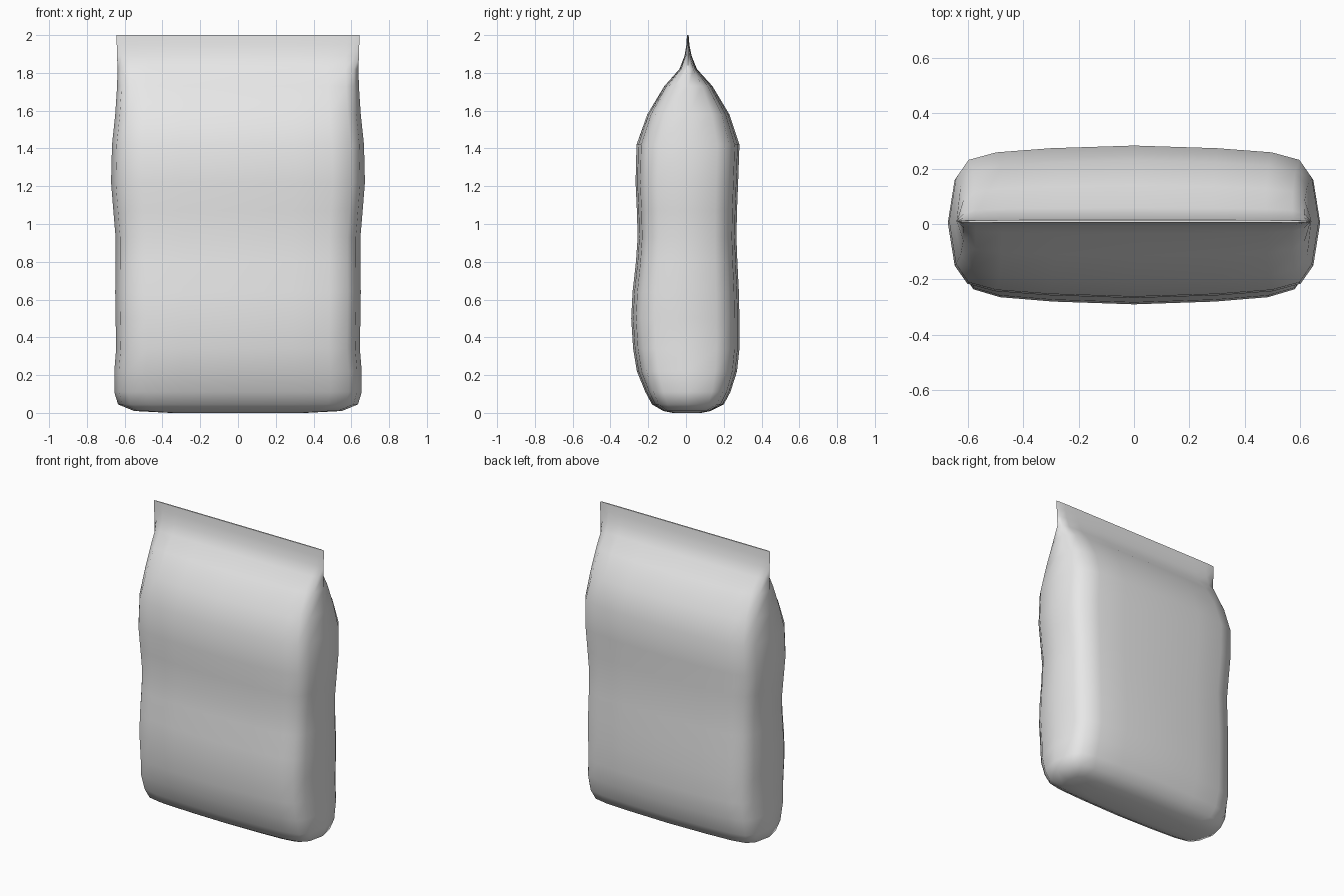
import bpy, bmesh

if "Cube" in bpy.data.objects:
    bpy.data.objects.remove(bpy.data.objects["Cube"])

# Plain pouch colour
mat = bpy.data.materials.new("light grey film")
mat.diffuse_color = (0.8, 0.8, 0.8, 1)
mat.use_nodes = True
mat.node_tree.nodes["Principled BSDF"].inputs["Base Color"].default_value = mat.diffuse_color

# Quarter of the cushion-shaped cross-section (share of half width, share of half depth)
QUARTER = [(1, 0), (0.963, 0.57), (0.895, 0.81), (0.746, 0.91), (0.45, 0.965), (0, 1)]

# Levels up the pouch: z, half width, front y, back y
LEVELS = [
    (0.01, 0.55, -0.12, 0.13), (0.045, 0.635, -0.18, 0.20), (0.11, 0.655, -0.215, 0.235),
    (0.22, 0.655, -0.26, 0.27), (0.34, 0.645, -0.28, 0.283), (0.50, 0.648, -0.29, 0.283),
    (0.64, 0.65, -0.283, 0.28), (0.80, 0.648, -0.265, 0.272), (0.93, 0.648, -0.256, 0.267),
    (1.07, 0.66, -0.26, 0.27), (1.22, 0.672, -0.267, 0.276), (1.42, 0.667, -0.262, 0.283),
    (1.58, 0.65, -0.205, 0.23), (1.73, 0.64, -0.115, 0.14), (1.82, 0.638, -0.035, 0.058),
    (1.89, 0.64, -0.008, 0.03), (1.95, 0.642, 0.002, 0.018), (2.0, 0.642, 0.005, 0.014),
]


def ring(bm, z, w, front, back):
    """One closed loop of the pouch, mirrored from the quarter section."""
    mid, half = (front + back) / 2, (back - front) / 2
    right_back = QUARTER
    left_back = [(-u, v) for u, v in QUARTER[-2::-1]]
    upper = right_back + left_back
    lower = [(u, -v) for u, v in upper[-2:0:-1]]
    return [bm.verts.new((u * w, mid + v * half, z)) for u, v in upper + lower]


bm = bmesh.new()
rings = [ring(bm, *lv) for lv in LEVELS]
n = len(rings[0])
for a, b in zip(rings, rings[1:]):
    for i in range(n):
        j = (i + 1) % n
        bm.faces.new((a[i], a[j], b[j], b[i]))

# Base: inner loop just below, then closed in the middle
base = ring(bm, 0.0, 0.36, -0.07, 0.08)
for i in range(n):
    j = (i + 1) % n
    bm.faces.new((base[i], base[j], rings[0][j], rings[0][i]))
bm.faces.new(base[::-1])

# Sealed top edge
bm.faces.new(rings[-1])
bmesh.ops.recalc_face_normals(bm, faces=bm.faces)
for f in bm.faces:
    f.smooth = True

mesh = bpy.data.meshes.new("pouch_bag")
bm.to_mesh(mesh)
bm.free()
mesh.materials.append(mat)
bag = bpy.data.objects.new("pouch_bag", mesh)
bpy.context.collection.objects.link(bag)

# Smooth sides, crisp seal edge
bpy.context.view_layer.objects.active = bag
bag.select_set(True)
bpy.ops.object.shade_smooth_by_angle(angle=1.1)
